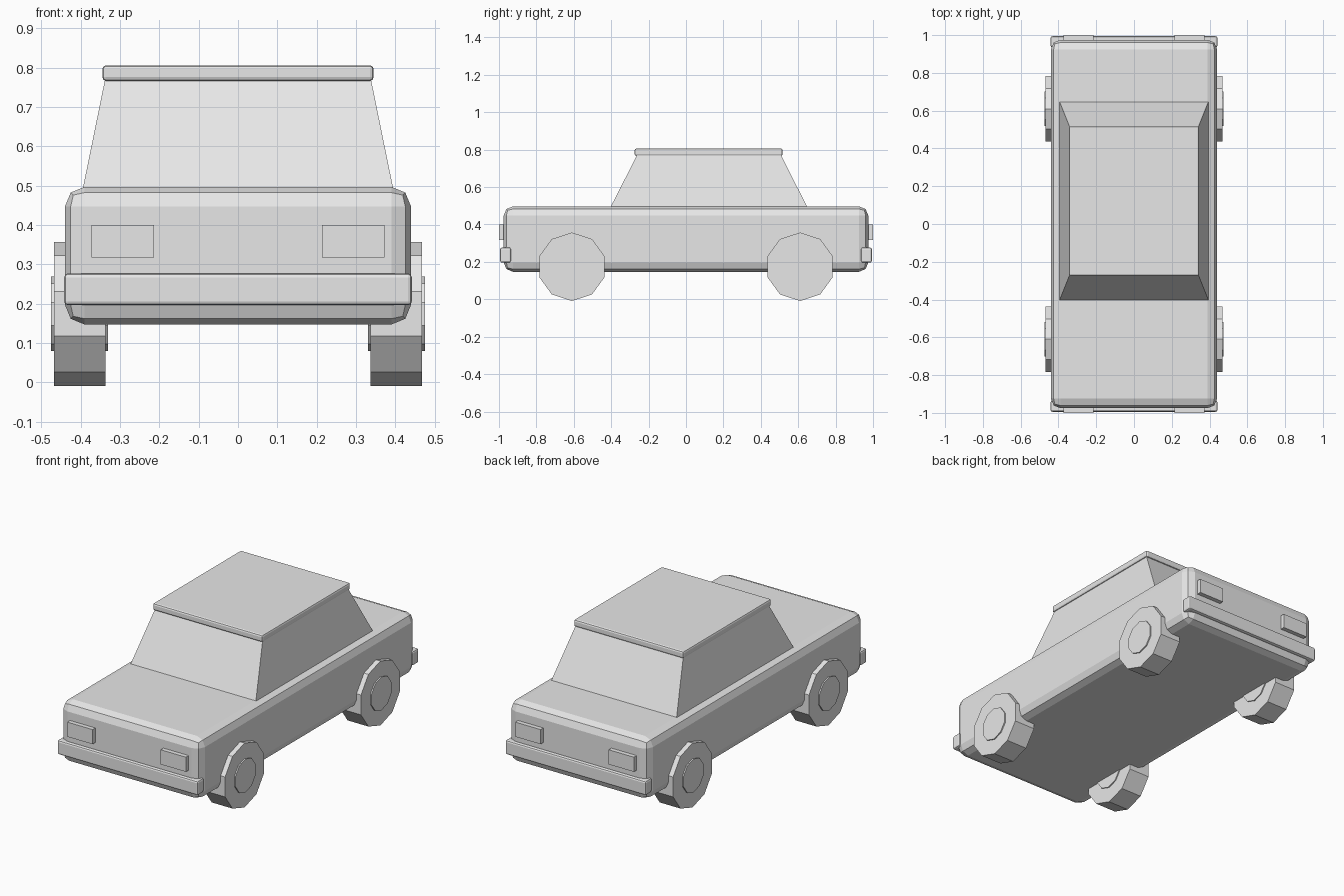
import bpy
import bmesh
import math
from mathutils import Matrix

cube = bpy.data.objects.get("Cube")
if cube:
    bpy.data.objects.remove(cube, do_unlink=True)

# Single plain grey
grey = bpy.data.materials.new("light grey")
grey.use_nodes = True
grey.diffuse_color = (0.8, 0.8, 0.8, 1)
grey.node_tree.nodes["Principled BSDF"].inputs["Base Color"].default_value = (0.8, 0.8, 0.8, 1)


def finish(name, bm):
    bmesh.ops.recalc_face_normals(bm, faces=bm.faces)
    mesh = bpy.data.meshes.new(name)
    bm.to_mesh(mesh)
    bm.free()
    mesh.materials.append(grey)
    obj = bpy.data.objects.new(name, mesh)
    bpy.context.collection.objects.link(obj)
    return obj


def box(name, x, y, z, bevel=0, segments=2, top=None):
    """Box from (min, max) ranges; top optionally gives the x and y ranges of the upper face."""
    bm = bmesh.new()
    bmesh.ops.create_cube(bm, size=1)
    for v in bm.verts:
        rx, ry = top if top and v.co.z > 0 else (x, y)
        v.co = [r[int(c > 0)] for r, c in zip((rx, ry, z), v.co)]
    obj = finish(name, bm)
    if bevel:
        mod = obj.modifiers.new("rounded edges", "BEVEL")
        mod.width = bevel
        mod.segments = segments
    return obj


def disc(bm, radius, x0, x1, y, z):
    """Ten-sided cylinder lying along x, with a flat side on the ground."""
    place = Matrix.Translation(((x0 + x1) / 2, y, z)) @ Matrix.Rotation(math.pi / 2, 4, "Y") \
        @ Matrix.Rotation(math.pi / 2, 4, "Z")
    bmesh.ops.create_cone(bm, cap_ends=True, segments=10, radius1=radius, radius2=radius,
                          depth=abs(x1 - x0), matrix=place)


# Body, cabin and roof
box("body", (-0.44, 0.44), (-0.975, 0.975), (0.147, 0.497), bevel=0.05)
box("cabin", (-0.395, 0.395), (-0.405, 0.65), (0.49, 0.77),
    top=((-0.338, 0.338), (-0.262, 0.508)))
box("roof", (-0.345, 0.345), (-0.275, 0.517), (0.766, 0.806), bevel=0.01)

# Bumpers, lamps and wheels at each end
for end, s in (("front", -1), ("rear", 1)):
    box(end + "_bumper", (-0.442, 0.442), sorted((s * 0.935, s * 0.994)), (0.196, 0.277), bevel=0.01)
    for side, m in (("left", 1), ("right", -1)):
        box(f"{end}_{side}_lamp", sorted((m * 0.214, m * 0.373)), sorted((s * 0.95, s)), (0.317, 0.4))
        bm = bmesh.new()
        disc(bm, 0.183, m * 0.337, m * 0.468, s * 0.61, 0.174)
        finish(f"{end}_{side}_tyre", bm)
        bm = bmesh.new()
        disc(bm, 0.095, m * 0.331, m * 0.475, s * 0.61, 0.174)
        finish(f"{end}_{side}_hub", bm)
